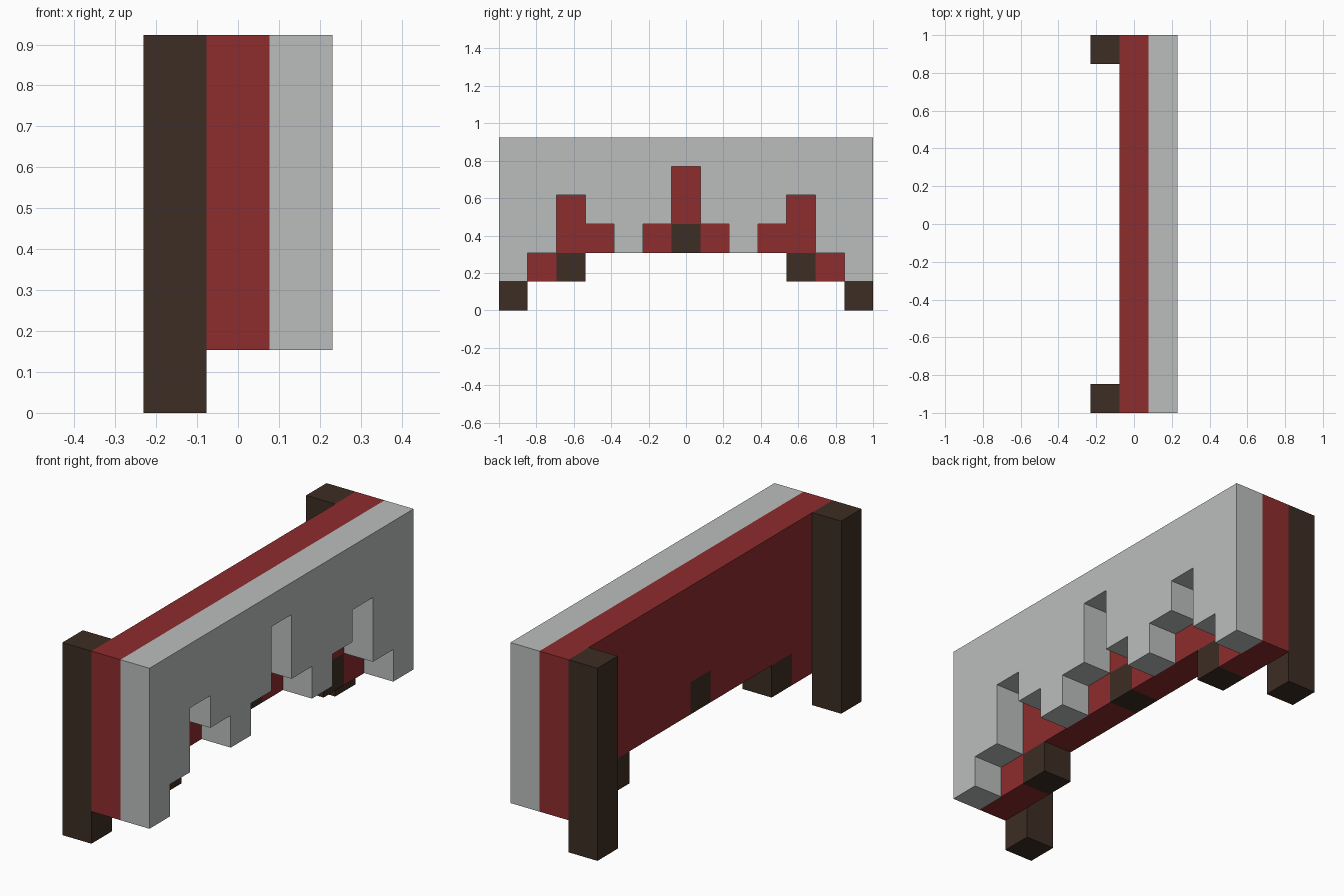
import bpy
import bmesh

if "Cube" in bpy.data.objects:
    bpy.data.objects.remove(bpy.data.objects["Cube"], do_unlink=True)

U = 2 / 13          # one block
COLUMNS = 13


def material(name, rgb):
    mat = bpy.data.materials.new(name)
    mat.use_nodes = True
    colour = (*rgb, 1)
    mat.diffuse_color = colour
    mat.node_tree.nodes["Principled BSDF"].inputs["Base Color"].default_value = colour
    return mat


def prism(name, outline, x0, x1, mat):
    """Extrude a (column, level) outline along x, all in block units."""
    bm = bmesh.new()
    verts = [bm.verts.new((x0 * U, (c - COLUMNS / 2) * U, z * U)) for c, z in outline]
    face = bm.faces.new(verts)
    grown = bmesh.ops.extrude_face_region(bm, geom=[face], use_keep_orig=True)
    moved = [g for g in grown["geom"] if isinstance(g, bmesh.types.BMVert)]
    bmesh.ops.translate(bm, vec=((x1 - x0) * U, 0, 0), verts=moved)
    bmesh.ops.recalc_face_normals(bm, faces=bm.faces)
    mesh = bpy.data.meshes.new(name)
    bm.to_mesh(mesh)
    bm.free()
    mesh.materials.append(mat)
    obj = bpy.data.objects.new(name, mesh)
    bpy.context.collection.objects.link(obj)
    return obj


def box(name, column, z0, z1, x0, x1, mat):
    c = column
    return prism(name, [(c, z0), (c + 1, z0), (c + 1, z1), (c, z1)], x0, x1, mat)


def stepped_panel(name, half_steps, x0, x1, mat):
    """Panel with a flat top and a mirrored, stepped lower edge."""
    steps = half_steps + half_steps[-2::-1]
    outline = [(0, 6)]
    for c, z in enumerate(steps):
        if outline[-1][1] == z:
            outline.pop()           # merge level neighbours
        else:
            outline.append((c, z))
        outline.append((c + 1, z))
    outline.append((COLUMNS, 6))
    return prism(name, outline, x0, x1, mat)


wood = material("dark brown", (0.045, 0.026, 0.017))
red = material("deep red", (0.27, 0.025, 0.026))
grey = material("light grey", (0.50, 0.515, 0.51))

# Layered panels
stepped_panel("outer_panel", [1, 2, 4, 3, 2, 3, 5], 0.5, 1.5, grey)
stepped_panel("lining_panel", [1, 1, 2, 2, 2, 2, 3], -0.5, 0.5, red)

# Posts and lower side blocks, at both ends
for side, post, block in (("right", 0, 2), ("left", 12, 10)):
    box(side + "_post", post, 0, 6, -1.5, -0.5, wood)
    box(side + "_lower_block", block, 1, 2, -0.5, 0.5, wood)

# Block set into the middle of the lining
box("centre_block", 6, 2, 3, -0.5, 0.5, wood)
